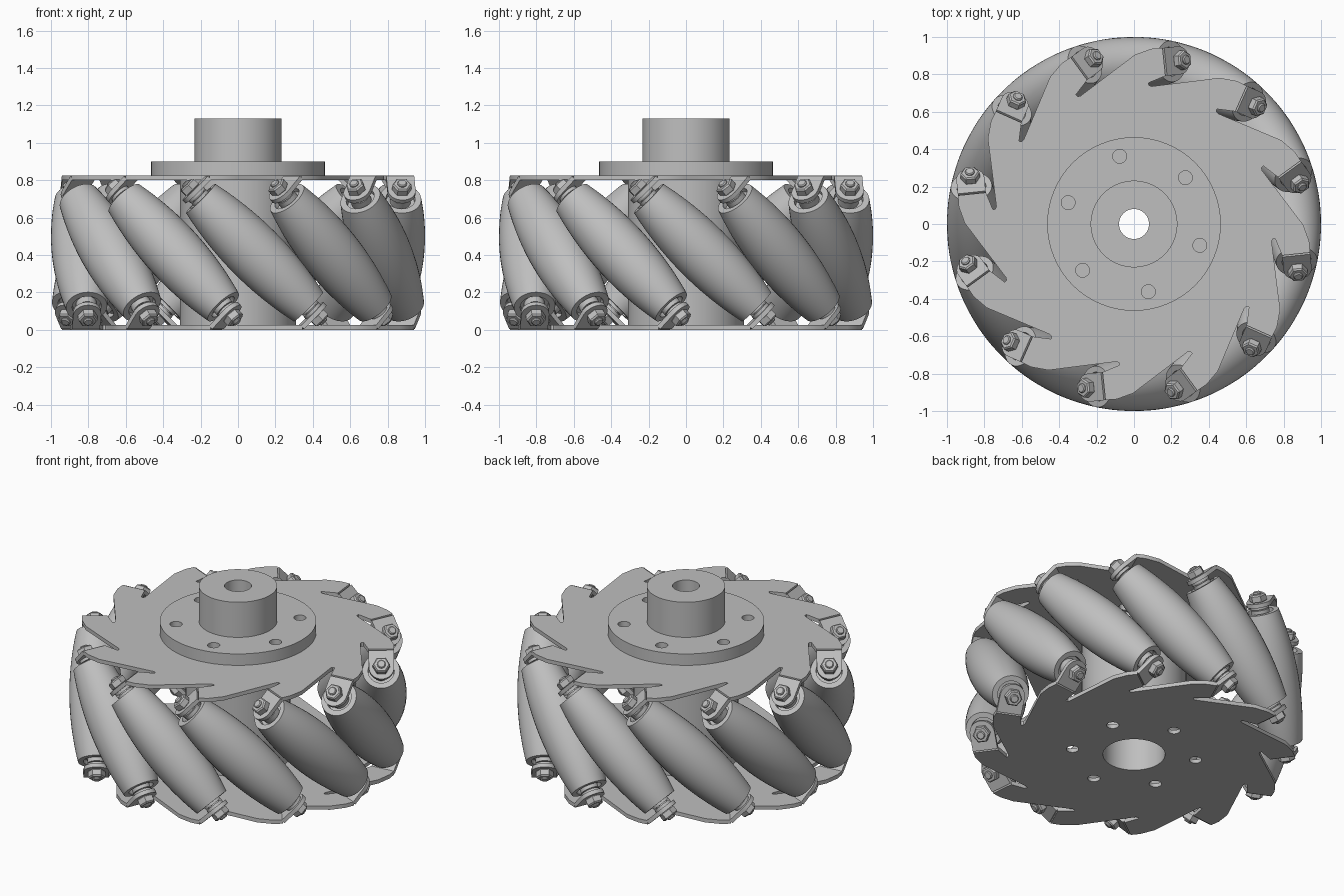
import bpy, bmesh
from math import pi, sin, cos, sqrt, radians
from mathutils import Matrix, Vector

if "Cube" in bpy.data.objects:
    bpy.data.objects.remove(bpy.data.objects["Cube"])

COUNT = 12
START = radians(6)        # angle of the first roller
MID = 0.4125              # mid height of the wheel
AXIS_R = 0.844            # distance of roller axes from the wheel axis
BEND_S, BEND_R = -0.25, 0.845
UP = Vector((0, 0, 1))

metal = bpy.data.materials.new("plain grey metal")
metal.use_nodes = True
GREY = (0.52, 0.52, 0.52, 1)
metal.diffuse_color = GREY
metal.node_tree.nodes["Principled BSDF"].inputs["Base Color"].default_value = GREY
made = []


def add(name, mesh, matrix=Matrix()):
    if not mesh.materials:
        mesh.materials.append(metal)
    obj = bpy.data.objects.new(name, mesh)
    obj.matrix_world = matrix
    bpy.context.collection.objects.link(obj)
    made.append(obj)
    return obj


def circle(r, n=64, cx=0, cy=0):
    return [(cx + r * cos(2 * pi * i / n), cy + r * sin(2 * pi * i / n)) for i in range(n)]


def slab_mesh(name, outlines, z0, z1):
    """Flat plate from an outer outline and hole outlines."""
    curve = bpy.data.curves.new(name, "CURVE")
    curve.dimensions = "2D"
    curve.fill_mode = "BOTH"
    curve.extrude = (z1 - z0) / 2
    for points in outlines:
        spline = curve.splines.new("POLY")
        spline.points.add(len(points) - 1)
        for p, (x, y) in zip(spline.points, points):
            p.co = (x, y, 0, 1)
        spline.use_cyclic_u = True
    temp = bpy.data.objects.new(name, curve)
    bpy.context.collection.objects.link(temp)
    bpy.context.view_layer.update()
    mesh = bpy.data.meshes.new_from_object(temp.evaluated_get(bpy.context.evaluated_depsgraph_get()))
    bpy.data.objects.remove(temp)
    mesh.transform(Matrix.Translation((0, 0, (z0 + z1) / 2)))
    bm = bmesh.new()
    bm.from_mesh(mesh)
    bmesh.ops.remove_doubles(bm, verts=bm.verts, dist=1e-5)
    bmesh.ops.recalc_face_normals(bm, faces=bm.faces)
    bm.to_mesh(mesh)
    bm.free()
    return mesh


def lathe_mesh(name, profile, n):
    """Closed solid of revolution about local z from (radius, height) pairs."""
    bm = bmesh.new()
    rings = [[bm.verts.new((x, y, z)) for x, y in circle(r, n)] for r, z in profile]
    for a, b in zip(rings, rings[1:]):
        for i in range(n):
            j = (i + 1) % n
            bm.faces.new((a[i], a[j], b[j], b[i]))
    bm.faces.new(rings[0])
    bm.faces.new(rings[-1])
    bmesh.ops.recalc_face_normals(bm, faces=bm.faces)
    mesh = bpy.data.meshes.new(name)
    bm.to_mesh(mesh)
    bm.free()
    return mesh


def frame(x, y, z, origin):
    m = Matrix((x, y, z)).transposed().to_4x4()
    m.translation = origin
    return m


def directions(k):
    a = START + k * 2 * pi / COUNT
    return Vector((cos(a), sin(a), 0)), Vector((-sin(a), cos(a), 0))


# Barrel profile that touches the round envelope of the wheel
half = []
for i in range(13):
    t = 0.385 * i / 12
    s = t / sqrt(2)
    d = sqrt(AXIS_R ** 2 + s ** 2)
    lean = s / d / sqrt(2)
    half.append(((1 - d) * sqrt(1 - lean ** 2), t + (1 - d) * lean))
end = half[-1][1]
half += [(0.078, end), (0.075, end - 0.025), (0.055, end - 0.025),
         (0.055, end + 0.015), (0.04, end + 0.015), (0.04, end + 0.04)]
roller = lathe_mesh("roller", [(r, -z) for r, z in reversed(half[1:])] + half, 40)

# Fasteners
nut = lathe_mesh("nut", [(0.046, 0.47), (0.052, 0.476), (0.052, 0.51), (0.044, 0.518)], 6)
washer = lathe_mesh("washer", [(0.056, 0.43), (0.056, 0.447)], 32)
tip = lathe_mesh("bolt_tip", [(0.025, 0.45), (0.025, 0.524), (0.02, 0.53)], 20)

# Bent tab with a round end
reach = 0.106
tab_outline = [(0.075, 0)] + [(0.075 * cos(pi * i / 16), reach + 0.075 * sin(pi * i / 16))
                              for i in range(17)] + [(-0.075, 0)]
tab = slab_mesh("tab", [tab_outline], -0.0125, 0.0125)

# Toothed side plate outline, (tangential, radial) for each tooth
tooth = [(-0.172, 0.722), (-0.157, 0.728), (-0.155, 0.742), (BEND_S, 0.77),
         (BEND_S, 0.92), (-0.19, 0.922), (-0.10, 0.90)]
outline = []
for k in range(COUNT):
    u, v = directions(k)
    outline += [(u * r + v * s).xy[:] for s, r in tooth]
bolt_holes = [circle(0.037, 24, 0.37 * cos(radians(42 + 60 * i)), 0.37 * sin(radians(42 + 60 * i)))
              for i in range(6)]
plate = slab_mesh("plate", [outline, circle(0.184)] + bolt_holes, 0.80, 0.825)

# The lower plate is the upper one turned over about a roller's radial line
flip = (Matrix.Translation((0, 0, MID)) @ Matrix.Rotation(pi, 4, directions(0)[0])
        @ Matrix.Translation((0, 0, -MID)))
sides = {"upper": Matrix(), "lower": flip}
for side, turn in sides.items():
    add(side + "_side_plate", plate, turn)

for k in range(COUNT):
    u, v = directions(k)
    axis = (UP - v).normalized()
    centre = u * AXIS_R + UP * MID
    place = frame(u, axis.cross(u), axis, centre)
    add(f"roller_{k + 1}", roller, place)
    down = (-v - UP).normalized()
    bend = frame(u, down, u.cross(down), u * BEND_R + v * BEND_S + UP * 0.8125)
    for side, turn in sides.items():
        add(f"{side}_tab_{k + 1}", tab, turn @ bend)
        for part in (nut, washer, tip):
            add(f"{side}_{part.name}_{k + 1}", part, turn @ place)

# Hub: spacer tube, flange and bored boss
add("spacer_tube", slab_mesh("spacer_tube", [circle(0.31), circle(0.184)], 0.025, 0.80))
add("hub_flange", slab_mesh("hub_flange", [circle(0.464), circle(0.08)] + bolt_holes, 0.825, 0.90))
add("hub_boss", slab_mesh("hub_boss", [circle(0.232), circle(0.08)], 0.90, 1.13))

bpy.ops.object.select_all(action="DESELECT")
for obj in made:
    obj.select_set(True)
bpy.context.view_layer.objects.active = made[0]
bpy.ops.object.shade_smooth_by_angle(angle=radians(30))
